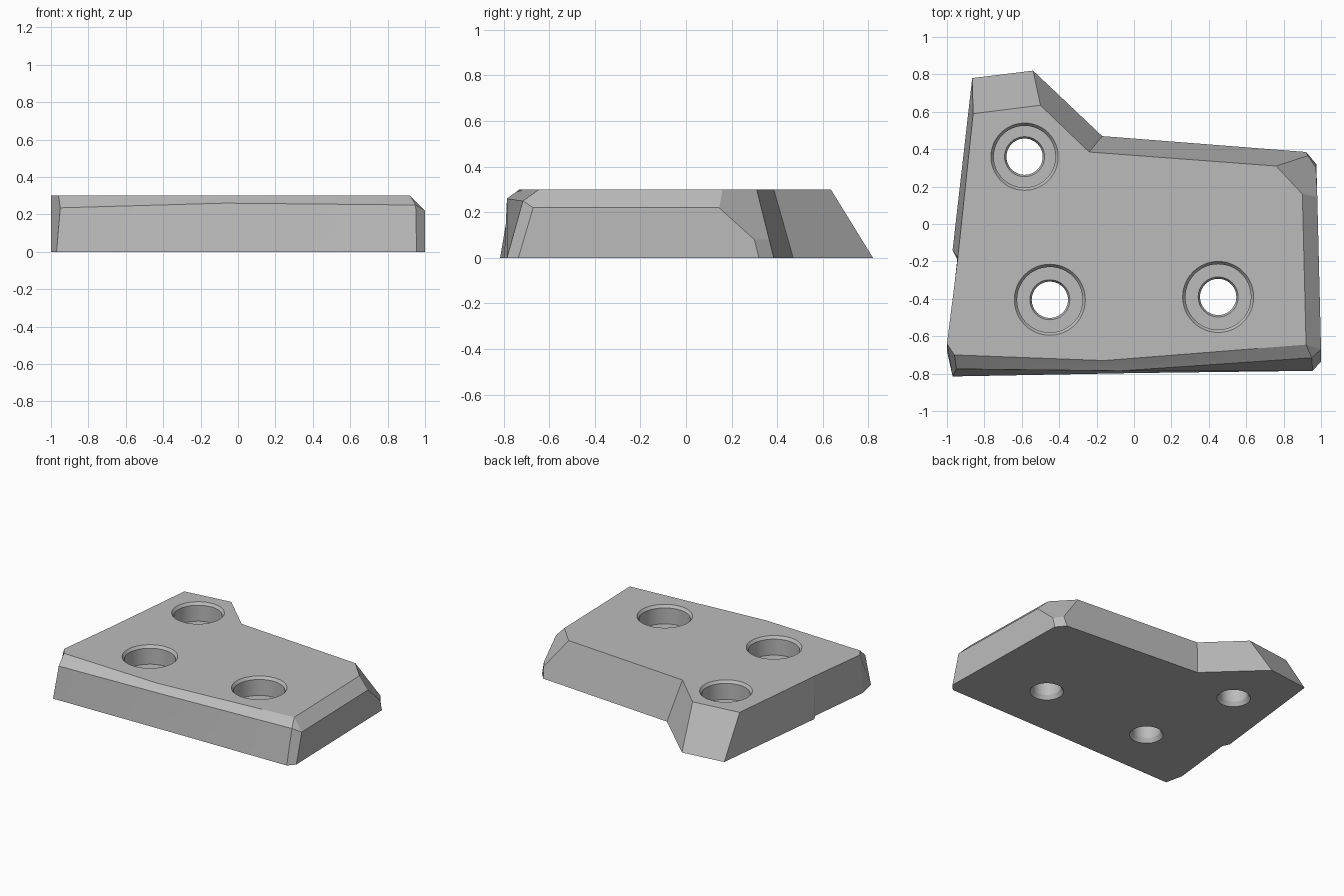
import bpy, bmesh, math

old = bpy.data.objects.get("Cube")
if old:
    bpy.data.objects.remove(old, do_unlink=True)

HEIGHT = 0.3

grey = bpy.data.materials.new("plain grey")
grey.use_nodes = True
colour = (0.5, 0.5, 0.5, 1)
grey.diffuse_color = colour
grey.node_tree.nodes["Principled BSDF"].inputs["Base Color"].default_value = colour


def make_object(name, bm):
    bmesh.ops.recalc_face_normals(bm, faces=bm.faces)
    mesh = bpy.data.meshes.new(name)
    bm.to_mesh(mesh)
    bm.free()
    mesh.materials.append(grey)
    obj = bpy.data.objects.new(name, mesh)
    bpy.context.collection.objects.link(obj)
    return obj


def column(foot, top, *waist):
    """One corner of the plate, listed from the ground to the top face."""
    return [(*foot, 0), *waist, (*top, HEIGHT)]


# Plate corners, clockwise from the back tab; waist points start the chamfers
columns = [
    column((-.865, .78), (-.86, .59)),                      # tab
    column((-.54, .82), (-.5, .635)),
    column((-.17, .47), (-.24, .385)),                      # inner corner
    column((.92, .385), (.76, .31), (.93, .365, .08)),      # back left corner
    column((.975, .32), (.9, .16), (.973, .3, .08), (.98, .145, .22)),
    column((1, -.735), (.92, -.645), (1, -.67, .22)),       # front left corner
    column((.955, -.785), (.92, -.645), (.95, -.715, .25)),
    column((0, -.797), (-.16, -.73), (-.07, -.785, .26)),   # front middle
    column((-.97, -.815), (-.96, -.7), (-.95, -.775, .235)),
    column((-1, -.68), (-1, -.64)),                         # front right corner
    column((-.945, -.19), (-.942, -.18)),                   # side step
    column((-.97, -.14), (-.942, -.18)),
]


def build_plate():
    bm = bmesh.new()
    points = {}

    def face(coords):
        verts = []
        for co in coords:
            if co not in points:
                points[co] = bm.verts.new(co)
            if points[co] not in verts:
                verts.append(points[co])
        bm.faces.new(verts)

    for a, b in zip(columns, columns[1:] + columns[:1]):
        if len(a) > 2 and len(b) > 2:
            # Wall below the waist, chamfer above it
            face(a[:-1] + b[:2][::-1])
            face(a[-2:] + b[1:][::-1])
        else:
            face(a + b[::-1])
    face([c[0] for c in columns])
    face([c[-1] for c in columns])
    return make_object("mounting_plate", bm)


def build_cutter(name, x, y, rim):
    """Revolved bolt hole: edge break, counterbore, bore and lower countersink."""
    profile = [(0, .4), (rim, .4), (rim, HEIGHT), (rim - .015, .28),
               (rim - .015, .16), (.107, .16), (.097, .14),
               (.097, .03), (.115, 0), (.115, -.1), (0, -.1)]
    bm = bmesh.new()
    verts = [bm.verts.new((r, 0, z)) for r, z in profile]
    edges = [bm.edges.new(pair) for pair in zip(verts, verts[1:])]
    bmesh.ops.spin(bm, geom=verts + edges, cent=(0, 0, 0), axis=(0, 0, 1),
                   angle=math.tau, steps=48)
    bmesh.ops.remove_doubles(bm, verts=bm.verts, dist=1e-4)
    obj = make_object(name, bm)
    obj.location = (x, y, 0)
    obj.hide_render = True
    return obj


plate = build_plate()
bpy.context.view_layer.objects.active = plate
plate.select_set(True)

# Three bolt holes
for x, y, rim in [(-.585, .36, .18), (-.45, -.405, .19), (.45, -.39, .19)]:
    cutter = build_cutter("bolt_hole_cutter", x, y, rim)
    cut = plate.modifiers.new("bolt_hole", "BOOLEAN")
    cut.operation = "DIFFERENCE"
    cut.solver = "EXACT"
    cut.object = cutter
    bpy.ops.object.modifier_apply(modifier=cut.name)
    bpy.data.objects.remove(cutter, do_unlink=True)

bpy.ops.object.shade_smooth_by_angle(angle=math.radians(15))
